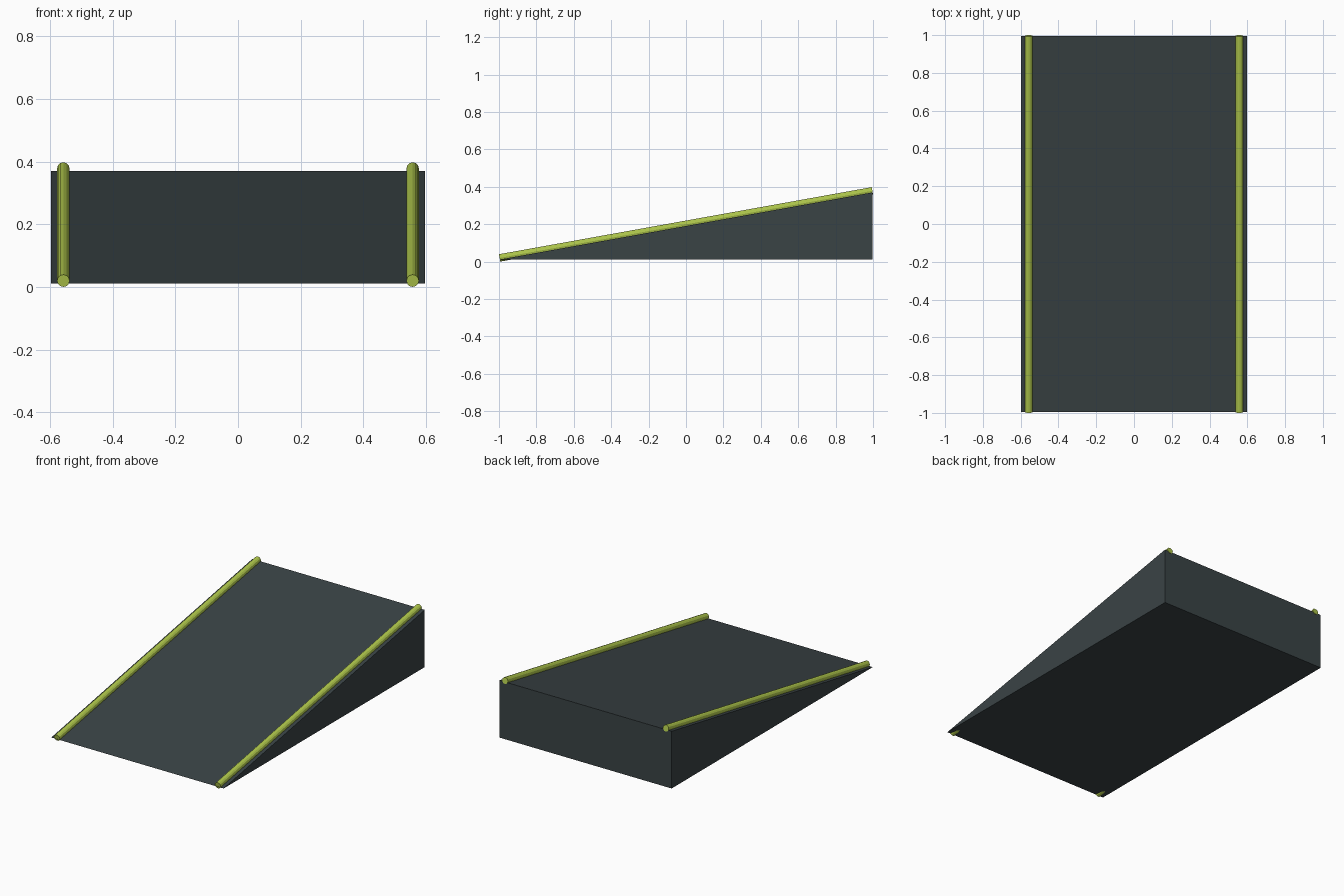
import bpy, bmesh, math

if "Cube" in bpy.data.objects:
    bpy.data.objects.remove(bpy.data.objects["Cube"])

S = 0.9965                      # overall fit to a 2-unit length
HALF_W, HALF_L, RISE = 0.6 * S, S, 0.36 * S
BASE = 0.011
RAIL_R, RAIL_X, RAIL_LIFT = 0.02 * S, 0.56 * S, 0.0087


def material(name, color):
    mat = bpy.data.materials.new(name)
    mat.diffuse_color = (*color, 1)
    mat.use_nodes = True
    mat.node_tree.nodes["Principled BSDF"].inputs["Base Color"].default_value = mat.diffuse_color
    return mat


dark = material("dark_slate", (0.042, 0.056, 0.060))
lime = material("lime", (0.42, 0.56, 0.07))

# Wedge body: triangular side profile extruded across x
bm = bmesh.new()
profile = [(-HALF_L, BASE), (HALF_L, BASE), (HALF_L, BASE + RISE)]
face = bm.faces.new([bm.verts.new((-HALF_W, y, z)) for y, z in profile])
ext = bmesh.ops.extrude_face_region(bm, geom=[face])
verts = [v for v in ext["geom"] if isinstance(v, bmesh.types.BMVert)]
bmesh.ops.translate(bm, verts=verts, vec=(2 * HALF_W, 0, 0))
bmesh.ops.recalc_face_normals(bm, faces=bm.faces)
mesh = bpy.data.meshes.new("ramp_wedge")
bm.to_mesh(mesh)
bm.free()
mesh.materials.append(dark)
bpy.context.collection.objects.link(bpy.data.objects.new("ramp_wedge", mesh))

# Edge rails: faceted rods half sunk into the slope
slope = math.atan2(RISE, 2 * HALF_L)
for name, side in (("left_rail", -1), ("right_rail", 1)):
    bpy.ops.mesh.primitive_cylinder_add(
        vertices=12, radius=RAIL_R, depth=math.hypot(2 * HALF_L, RISE),
        location=(side * RAIL_X, 0, BASE + RISE / 2 + RAIL_LIFT),
        rotation=(slope - math.pi / 2, 0, 0))
    rail = bpy.context.object
    rail.name = name
    rail.data.materials.append(lime)
